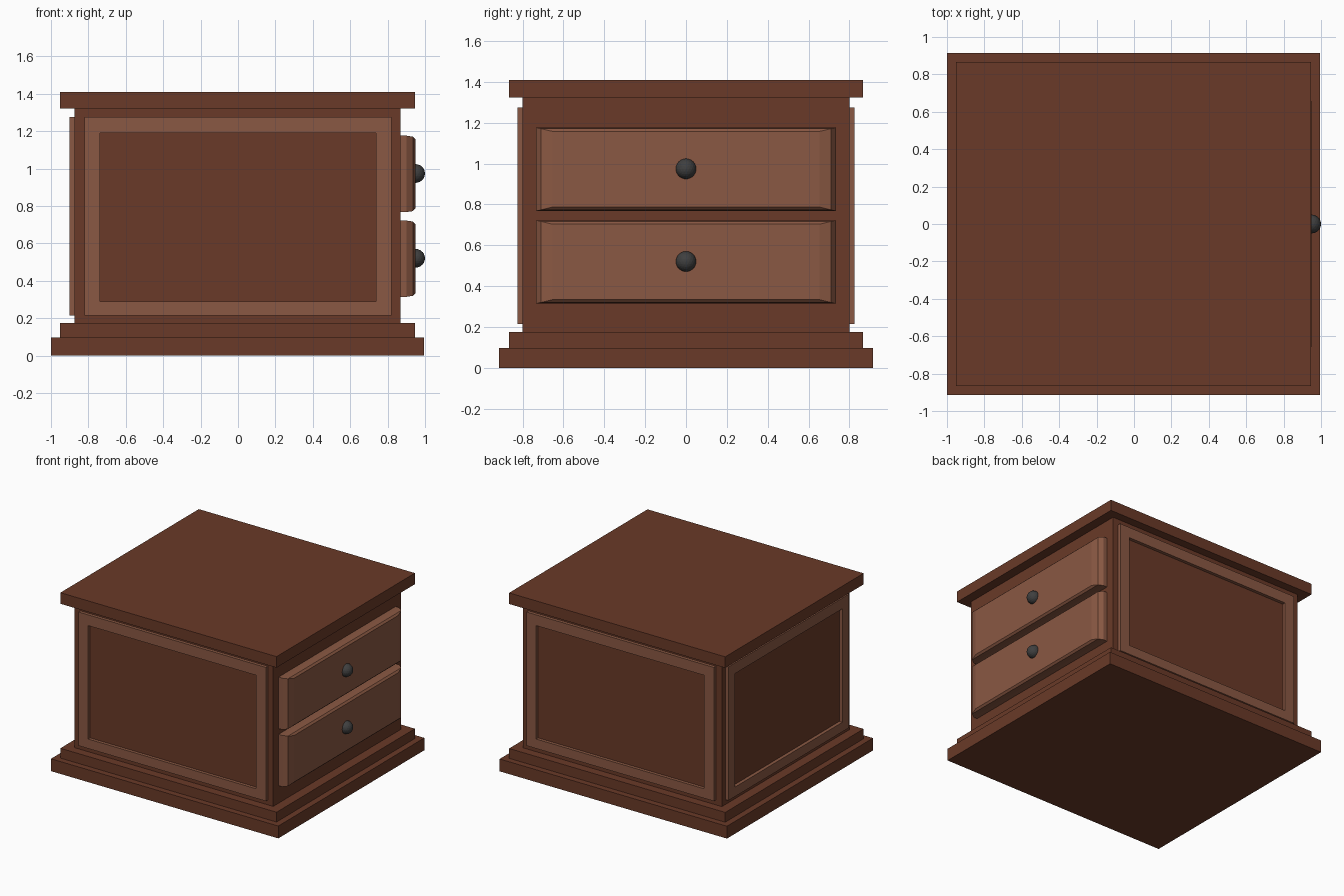
import bpy, bmesh
from mathutils import Vector

if "Cube" in bpy.data.objects:
    bpy.data.objects.remove(bpy.data.objects["Cube"])

CX = -0.003  # carcass centre in x


def material(name, rgb):
    m = bpy.data.materials.new(name)
    m.diffuse_color = (*rgb, 1)
    m.use_nodes = True
    m.node_tree.nodes["Principled BSDF"].inputs["Base Color"].default_value = m.diffuse_color
    return m


DARK = material("dark_wood", (0.144, 0.042, 0.021))
LIGHT = material("light_wood", (0.255, 0.098, 0.056))
IRON = material("iron", (0.05, 0.05, 0.05))


def finish(bm, name, mat):
    bmesh.ops.recalc_face_normals(bm, faces=bm.faces)
    me = bpy.data.meshes.new(name)
    bm.to_mesh(me)
    bm.free()
    me.materials.append(mat)
    ob = bpy.data.objects.new(name, me)
    bpy.context.collection.objects.link(ob)
    return ob


def box(name, hx, hy, z0, z1, mat):
    bm = bmesh.new()
    bmesh.ops.create_cube(bm, size=1)
    bmesh.ops.scale(bm, vec=(2 * hx, 2 * hy, z1 - z0), verts=bm.verts)
    bmesh.ops.translate(bm, vec=(CX, 0, (z0 + z1) / 2), verts=bm.verts)
    return finish(bm, name, mat)


def ring(bm, place, hu, z0, z1, d):
    """Rectangle of half width hu from z0 to z1, at depth d."""
    return [bm.verts.new(place(u, z, d))
            for u, z in ((-hu, z0), (hu, z0), (hu, z1), (-hu, z1))]


def bridge(bm, a, b):
    for i in range(4):
        j = (i + 1) % 4
        bm.faces.new((a[i], a[j], b[j], b[i]))


def frame(name, place, hu, d0, d1):
    """Raised picture-frame moulding around a wall panel."""
    bm = bmesh.new()
    w = 0.085
    rings = [ring(bm, place, hu, 0.215, 1.275, d0),
             ring(bm, place, hu, 0.215, 1.275, d1),
             ring(bm, place, hu - w, 0.29, 1.19, d1),
             ring(bm, place, hu - w, 0.29, 1.19, d0)]
    for i in range(4):
        bridge(bm, rings[i], rings[(i + 1) % 4])
    finish(bm, name, LIGHT)


def drawer(name, z0, z1):
    """Drawer front with a two-step rounded rim."""
    bm = bmesh.new()
    place = lambda u, z, d: Vector((d, u, z))
    steps = ((0.86, 0, 0), (0.902, 0, 0), (0.935, 0.023, 0.005), (0.949, 0.08, 0.019))
    rings = [ring(bm, place, 0.733 - du, z0 + dz, z1 - dz, d) for d, du, dz in steps]
    for a, b in zip(rings, rings[1:]):
        bridge(bm, a, b)
    bm.faces.new(rings[0])
    bm.faces.new(rings[-1])
    finish(bm, name, LIGHT)


# Carcass: stepped plinth, body, overhanging top
box("plinth", 0.997, 0.915, 0.0, 0.098, DARK)
box("plinth_step", 0.948, 0.867, 0.098, 0.176, DARK)
box("body", 0.872, 0.80, 0.176, 1.322, DARK)
box("top_board", 0.948, 0.867, 1.322, 1.41, DARK)

# Panel frames on front, back and left walls
frame("front_frame", lambda u, z, d: Vector((u, -d, z)), 0.822, 0.795, 0.825)
frame("back_frame", lambda u, z, d: Vector((u, d, z)), 0.822, 0.795, 0.825)
frame("left_frame", lambda u, z, d: Vector((-d, u, z)), 0.757, 0.87, 0.902)

# Drawers with round knobs on the right side
for label, z0, z1 in (("lower", 0.315, 0.722), ("upper", 0.768, 1.176)):
    drawer(label + "_drawer", z0, z1)
    bm = bmesh.new()
    bmesh.ops.create_icosphere(bm, subdivisions=3, radius=0.05)
    bmesh.ops.translate(bm, vec=(0.95, 0, (z0 + z1) / 2 + 0.002), verts=bm.verts)
    finish(bm, label + "_knob", IRON)
